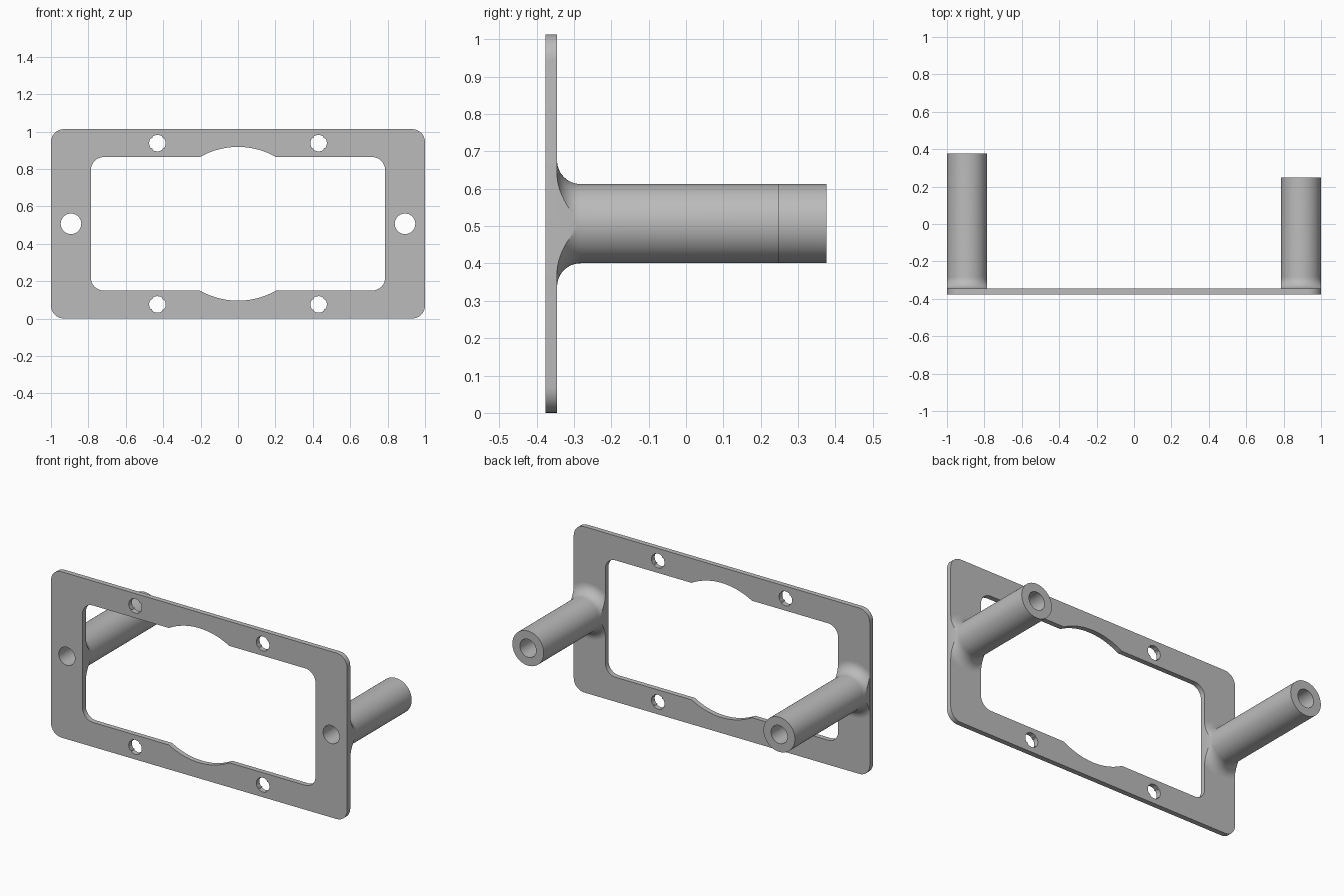
import bpy, bmesh, math
from mathutils import Vector

cube = bpy.data.objects.get("Cube")
if cube:
    bpy.data.objects.remove(cube, do_unlink=True)

H = 1.013                      # plate height
MID = H / 2
FRONT, BACK = -0.376, -0.345   # plate faces
POST_X, POST_R, BORE_R, FILLET = 0.893, 0.106, 0.055, 0.063

grey = bpy.data.materials.new("plain grey")
grey.use_nodes = True
colour = (0.5, 0.5, 0.5, 1)
grey.diffuse_color = colour
grey.node_tree.nodes["Principled BSDF"].inputs["Base Color"].default_value = colour


def arc(cx, cz, r, start, end, n):
    return [(cx + r * math.cos(math.radians(start + (end - start) * i / n)),
             cz + r * math.sin(math.radians(start + (end - start) * i / n)))
            for i in range(n + 1)]


def frame_outline(hw, hh, r, bulge=None):
    """Rounded rectangle around the plate centre, with optional arcs bulging top and bottom."""
    pts = arc(hw - r, hh - r, r, 0, 90, 8)
    if bulge:
        a = math.degrees(math.asin(hh / bulge))
        pts += arc(0, 0, bulge, a, 180 - a, 24)
    pts += arc(r - hw, hh - r, r, 90, 180, 8)
    pts += [(-x, -z) for x, z in pts]
    return [(x, z + MID) for x, z in pts]


def toothed_hole(cx, cz, r):
    """Round hole with four small teeth on its diagonals."""
    pts = []
    for k in range(4):
        mid = 90 * k
        pts += arc(cx, cz, r, mid - 39, mid + 39, 10)
        pts += arc(cx, cz, r * 0.9, mid + 40, mid + 50, 2)
    return pts


def finish(name, bm):
    bmesh.ops.recalc_face_normals(bm, faces=bm.faces)
    mesh = bpy.data.meshes.new(name)
    bm.to_mesh(mesh)
    bm.free()
    mesh.materials.append(grey)
    obj = bpy.data.objects.new(name, mesh)
    bpy.context.collection.objects.link(obj)
    bpy.ops.object.select_all(action='DESELECT')
    obj.select_set(True)
    bpy.context.view_layer.objects.active = obj
    bpy.ops.object.shade_smooth_by_angle(angle=math.radians(30))
    return obj


# Flat plate with its window, screw holes and post bores
loops = [frame_outline(1, MID, 0.07),
         frame_outline(0.787, 0.357, 0.07, bulge=0.411)]
for side in (-1, 1):
    loops.append(arc(side * POST_X, MID, BORE_R, 0, 360, 48)[:-1])
    for up in (-1, 1):
        loops.append(toothed_hole(side * 0.431, MID + up * 0.431, 0.044))

bm = bmesh.new()
for loop in loops:
    verts = [bm.verts.new((x, FRONT, z)) for x, z in loop]
    for i, v in enumerate(verts):
        bm.edges.new((verts[i - 1], v))
bmesh.ops.remove_doubles(bm, verts=bm.verts, dist=0.0005)
bmesh.ops.triangle_fill(bm, use_beauty=True, use_dissolve=False, edges=bm.edges[:])
result = bmesh.ops.extrude_face_region(bm, geom=bm.faces[:], use_keep_orig=True)
bmesh.ops.translate(bm, vec=(0, BACK - FRONT, 0),
                    verts=[g for g in result["geom"] if isinstance(g, bmesh.types.BMVert)])
finish("face_plate", bm)


# Hollow posts whose flared feet are trimmed flush with the plate edges
def post(name, x, end):
    profile = [(BORE_R, BACK)]
    profile += arc(POST_R + FILLET, BACK + FILLET, FILLET, 270, 180, 12)
    profile += [(POST_R, end), (BORE_R, end)]
    bm = bmesh.new()
    n = 64
    rings = []
    for i in range(n):
        a = 2 * math.pi * i / n
        rings.append([bm.verts.new((r * math.cos(a), y, r * math.sin(a))) for r, y in profile])
    for i in range(n):
        a, b = rings[i - 1], rings[i]
        for j in range(len(profile)):
            bm.faces.new((a[j - 1], a[j], b[j], b[j - 1]))
    for side in (-1, 1):
        cut = bmesh.ops.bisect_plane(
            bm, geom=bm.verts[:] + bm.edges[:] + bm.faces[:], dist=1e-6,
            plane_co=(side * (POST_R + 0.0008), 0, 0), plane_no=(side, 0, 0), clear_outer=True)
        edges = [g for g in cut["geom_cut"] if isinstance(g, bmesh.types.BMEdge)]
        bmesh.ops.holes_fill(bm, edges=edges, sides=0)
    bmesh.ops.translate(bm, verts=bm.verts, vec=Vector((x, 0, MID)))
    return finish(name, bm)


post("right_post", -POST_X, 0.376)
post("left_post", POST_X, 0.249)
